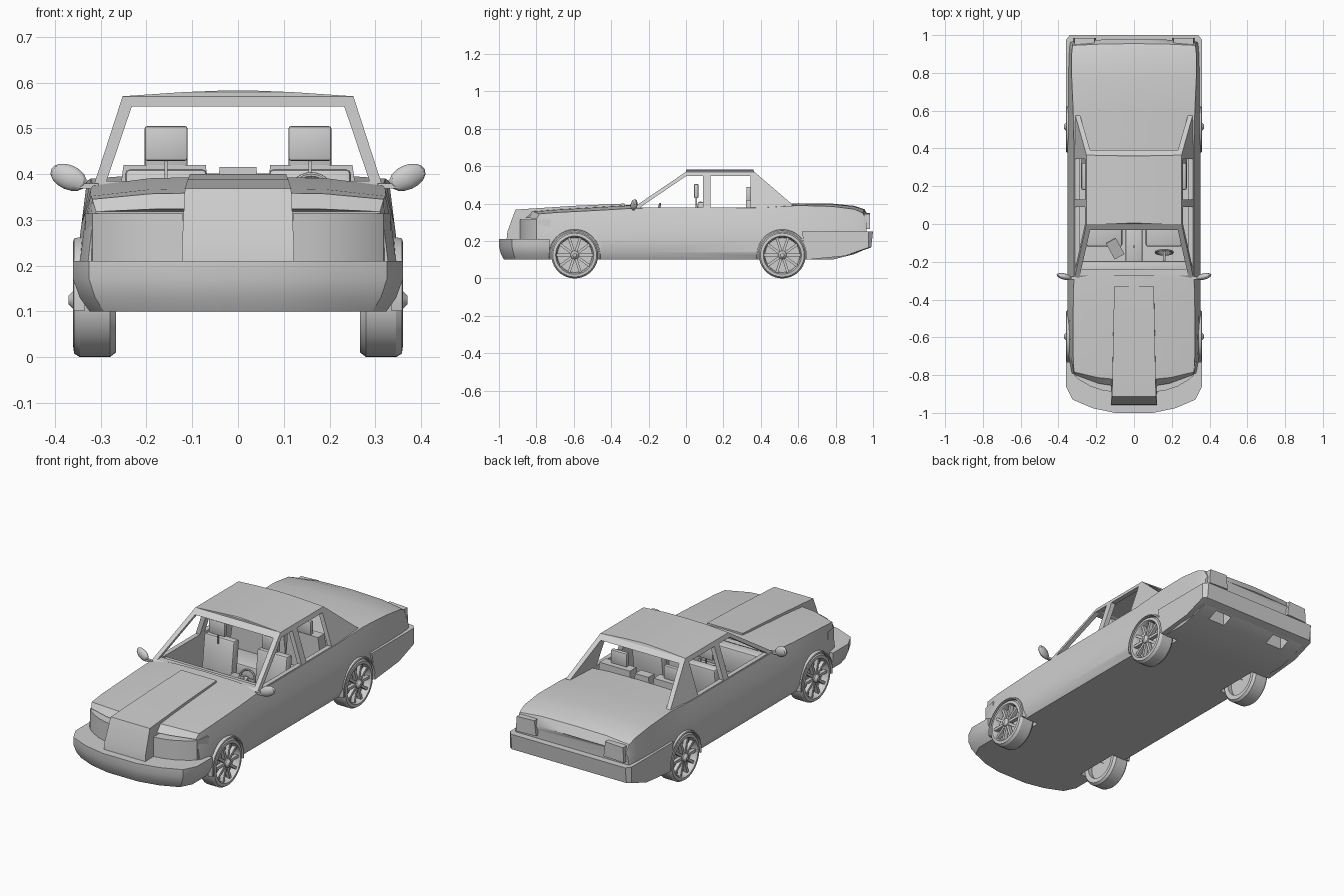
import bpy, bmesh, math
from math import sin, cos, pi, radians
from mathutils import Matrix, Vector, Euler

cube = bpy.data.objects.get("Cube")
if cube:
    bpy.data.objects.remove(cube)

paint = bpy.data.materials.new("plain_grey")
paint.use_nodes = True
GREY = (0.62, 0.62, 0.62, 1)
paint.diffuse_color = GREY
paint.node_tree.nodes["Principled BSDF"].inputs["Base Color"].default_value = GREY
parts = []


def finish(name, bm):
    bmesh.ops.recalc_face_normals(bm, faces=bm.faces)
    mesh = bpy.data.meshes.new(name)
    bm.to_mesh(mesh)
    bm.free()
    obj = bpy.data.objects.new(name, mesh)
    bpy.context.collection.objects.link(obj)
    parts.append(obj)
    return obj


def loft(name, rings, closed=False):
    """Skin a row of equal rings, capping the ends unless it closes on itself."""
    bm = bmesh.new()
    rows = [[bm.verts.new(p) for p in ring] for ring in rings]
    pairs = list(zip(rows, rows[1:])) + ([(rows[-1], rows[0])] if closed else [])
    n = len(rows[0])
    for a, b in pairs:
        for i in range(n):
            j = (i + 1) % n
            bm.faces.new((a[i], a[j], b[j], b[i]))
    if not closed:
        caps = [bm.faces.new(rows[0]), bm.faces.new(rows[-1])]
        bmesh.ops.triangulate(bm, faces=caps)
    return finish(name, bm)


def prism(name, pts, axis, a, b):
    place = {"x": lambda p, q, t: (t, p, q), "y": lambda p, q, t: (p, t, q),
             "z": lambda p, q, t: (p, q, t)}[axis]
    return loft(name, [[place(p, q, t) for p, q in pts] for t in (a, b)])


def revolve(name, profile, y, z, n, start=0.0, sweep=2 * pi):
    """Turn an (x, radius) outline about an axle along x."""
    full = sweep > 6.28
    angles = [start + sweep * i / (n if full else n - 1) for i in range(n)]
    return loft(name, [[(x, y + r * cos(t), z + r * sin(t)) for x, r in profile]
                       for t in angles], closed=full)


def boxes(name, items, bevel=0.0):
    bm = bmesh.new()
    for loc, size, rot in items:
        m = Matrix.LocRotScale(Vector(loc), Euler(rot), Vector(size))
        bmesh.ops.create_cube(bm, size=1, matrix=m)
    if bevel:
        bmesh.ops.bevel(bm, geom=list(bm.edges), offset=bevel, segments=2,
                        profile=0.5, affect="EDGES")
    return finish(name, bm)


def box(name, loc, size, rot=(0, 0, 0), bevel=0.0):
    return boxes(name, [(loc, size, rot)], bevel)


def cut(obj, cutters):
    for c in cutters:
        mod = obj.modifiers.new("cut", "BOOLEAN")
        mod.operation, mod.solver, mod.object = "DIFFERENCE", "EXACT", c
    bpy.context.view_layer.update()
    deps = bpy.context.evaluated_depsgraph_get()
    obj.data = bpy.data.meshes.new_from_object(obj.evaluated_get(deps))
    obj.modifiers.clear()


def mirrored(half):
    return half + [(-x, v) for x, v in reversed(half)]


# Main body: station = y, bow, side scale, top half-width, edge z, crown z, floor z
def body_ring(y, bow, s, wt, ze, zc, zb):
    half = [(0.33 * s, zb), (0.352 * s, zb + 0.04), (0.352 * s, 0.21),
            (0.342 * s, min(0.29, ze - 0.02)), (wt, ze),
            (wt * 0.6, ze + 0.8 * (zc - ze)), (0.02, zc)]
    return [(x, y + bow * (x / 0.33) ** 2, z) for x, z in mirrored(half)]


body = loft("body", [body_ring(*s) for s in (
    (-0.87, 0.08, 0.93, 0.31, 0.318, 0.325, 0.11),
    (-0.83, 0.05, 0.94, 0.318, 0.345, 0.36, 0.10),
    (-0.70, 0, 0.98, 0.322, 0.352, 0.37, 0.10),
    (-0.45, 0, 1, 0.322, 0.365, 0.385, 0.10),
    (-0.28, 0, 1, 0.318, 0.375, 0.395, 0.10),
    (0.40, 0, 1, 0.318, 0.378, 0.39, 0.10),
    (0.60, 0, 1, 0.322, 0.39, 0.402, 0.10),
    (0.78, 0, 1, 0.33, 0.385, 0.40, 0.10),
    (0.90, 0, 0.99, 0.33, 0.37, 0.388, 0.13),
    (0.955, -0.01, 0.98, 0.325, 0.35, 0.37, 0.15),
    (0.98, -0.015, 0.97, 0.32, 0.31, 0.325, 0.16))])

# Bumpers
plan = mirrored([(0.36, -0.73), (0.36, -0.86), (0.325, -0.93), (0.22, -0.975), (0.1, -1.0)])
loft("front_bumper", [[(x * k, -0.73 + (y + 0.73) * k, z) for x, y in plan]
                      for z, k in ((0.10, 0.9), (0.13, 0.96), (0.17, 1), (0.21, 1))])
side = [(0.645, 0.10), (0.85, 0.12), (0.99, 0.165), (1.0, 0.25), (0.62, 0.25)]
rear_bumper = loft("rear_bumper", [[(x, min(y, lim), z) for y, z in side] for x, lim in
                                   ((-0.36, 0.975), (-0.34, 1), (0.34, 1), (0.36, 0.975))])

# Cabin upper: tapered shell with a slightly crowned roof
def rect(z, w, y0, y1):
    return [(w, y0, z), (w, y1, z), (-w, y1, z), (-w, y0, z)]


cabin = loft("cabin_frame", [rect(0.36, 0.32, -0.31, 0.61), rect(0.57, 0.252, 0, 0.365),
                             rect(0.579, 0.12, 0, 0.362), rect(0.583, 0.02, 0.005, 0.36)])

# Cutters for the cabin, windows, wheel wells and rear underside
hollow = loft("cut_hollow", [rect(0.3, 0.315, -0.367, 0.645), rect(0.552, 0.232, 0.02, 0.35)])
screen = prism("cut_screens", [(0.287, 0.385), (0.232, 0.548), (-0.232, 0.548),
                               (-0.287, 0.385)], "y", -1, 1)
front_win = prism("cut_front_windows", [(-0.245, 0.38), (0.0, 0.547), (0.09, 0.547),
                                        (0.09, 0.38)], "x", -1, 1)
rear_win = prism("cut_rear_windows", [(0.13, 0.38), (0.13, 0.547), (0.345, 0.547),
                                      (0.345, 0.38)], "x", -1, 1)
tub = box("cut_tub", (0, 0.055, 0.38), (0.58, 0.65, 0.5))
wells, notches = [], []
for s in (-1, 1):
    for y in (-0.595, 0.515):
        wells.append(revolve("cut_well", [(s * 0.25, 0.001), (s * 0.25, 0.13),
                                          (s * 0.42, 0.13), (s * 0.42, 0.001)], y, 0.125, 40))
    notches.append(prism("cut_notch", [(0.88, 0.07), (0.88, 0.2), (0.97, 0.12), (0.97, 0.07)],
                         "x", s * 0.14, s * 0.24))
cut(cabin, [hollow, screen, front_win, rear_win])
cut(body, [tub] + wells + notches)
cut(rear_bumper, wells[1::2] + notches)
for c in [hollow, screen, front_win, rear_win, tub] + wells + notches:
    parts.remove(c)
    bpy.data.objects.remove(c)

# Raised hood centre running down into the grille
strip = [(-0.96, 0.2, 0.122), (-0.955, 0.25, 0.122), (-0.912, 0.368, 0.116),
         (-0.6, 0.388, 0.11), (-0.33, 0.4, 0.105), (-0.33, 0.37, 0.105), (-0.8, 0.2, 0.12)]
loft("hood_centre_and_grille", [[(s * w, y, z) for y, z, w in strip] for s in (-1, 1)])

for s, side_name in ((1, "left"), (-1, "right")):
    # Lamps
    lamp = [(0.12, -0.888), (0.17, -0.88), (0.23, -0.86), (0.29, -0.825), (0.318, -0.80),
            (0.333, -0.725), (0.12, -0.725)]
    prism(side_name + "_headlight", [(s * x, y) for x, y in lamp], "z", 0.205, 0.314)
    prism(side_name + "_tail_light", [(s * 0.2, 0.27), (s * 0.32, 0.265), (s * 0.315, 0.345),
                                      (s * 0.21, 0.35)], "y", 0.95, 0.984)

    # Door mirrors
    bm = bmesh.new()
    bmesh.ops.create_uvsphere(bm, u_segments=12, v_segments=8, radius=1, matrix=Matrix.LocRotScale(
        Vector((s * 0.37, -0.278, 0.393)), Euler((0, -s * 0.4, s * 0.25)),
        Vector((0.043, 0.017, 0.027))))
    finish(side_name + "_mirror", bm)
    box(side_name + "_mirror_arm", (s * 0.325, -0.285, 0.374), (0.04, 0.015, 0.012))

    # Wheels and arch lips
    for y, end in ((-0.595, "front"), (0.515, "rear")):
        tag = end + "_" + side_name
        tyre = [(0.27, 0.09), (0.267, 0.115), (0.28, 0.125), (0.345, 0.125),
                (0.358, 0.117), (0.36, 0.102), (0.35, 0.096), (0.32, 0.092)]
        revolve(tag + "_tyre", [(s * x, r) for x, r in tyre], y, 0.125, 40)
        revolve(tag + "_rim_disc", [(s * 0.295, 0.001), (s * 0.295, 0.094),
                                    (s * 0.325, 0.094), (s * 0.325, 0.001)], y, 0.125, 32)
        revolve(tag + "_hub", [(s * 0.32, 0.001), (s * 0.32, 0.026), (s * 0.358, 0.022),
                               (s * 0.37, 0.01), (s * 0.37, 0.001)], y, 0.125, 20)
        turns = [2 * pi * i / 10 for i in range(10)]
        boxes(tag + "_spokes", [((s * 0.342, y + 0.057 * cos(t), 0.125 + 0.057 * sin(t)),
                                 (0.02, 0.08, 0.014), (t, 0, 0)) for t in turns])
        lip = [(0.335, 0.128), (0.36, 0.128), (0.358, 0.135), (0.335, 0.139)]
        revolve(tag + "_arch_lip", [(s * x, r) for x, r in lip], y, 0.125, 24,
                radians(-10), radians(200))

    # Seats
    x = s * 0.157
    box(side_name + "_seat_cushion", (x, -0.02, 0.19), (0.19, 0.2, 0.08), bevel=0.012)
    box(side_name + "_seat_back", (x, 0.075, 0.3), (0.18, 0.05, 0.22), (-0.12, 0, 0), 0.012)
    for y, row in ((0.055, "front"), (0.335, "rear")):
        top = 0.505 if row == "front" else 0.49
        box(f"{side_name}_{row}_headrest", (x, y, top - 0.038), (0.094, 0.024, 0.076), bevel=0.006)
        box(f"{side_name}_{row}_headrest_post", (x, y, 0.41), (0.006, 0.006, 0.06))
    prism(side_name + "_rear_seat_back", [(s * 0.055, 0.2), (s * 0.28, 0.2), (s * 0.25, 0.42),
                                          (s * 0.07, 0.42)], "y", 0.32, 0.375)

# Remaining interior
prism("rear_middle_back", [(-0.06, 0.2), (0.06, 0.2), (0.04, 0.416), (-0.04, 0.416)],
      "y", 0.325, 0.375)
box("rear_bench", (0, 0.27, 0.19), (0.56, 0.18, 0.09), bevel=0.012)
box("dashboard", (0, -0.235, 0.31), (0.58, 0.08, 0.13), bevel=0.008)
box("centre_console", (0, -0.09, 0.2), (0.09, 0.24, 0.14), bevel=0.006)
box("gear_lever", (0, -0.12, 0.29), (0.01, 0.01, 0.06))
box("side_tray", (-0.1, -0.13, 0.29), (0.06, 0.1, 0.012), (0.3, 0, 0.5))

# Steering wheel
bpy.ops.mesh.primitive_torus_add(location=(0.16, -0.15, 0.355), rotation=(radians(75), 0, 0),
                                 major_radius=0.045, minor_radius=0.006,
                                 major_segments=28, minor_segments=8)
bpy.context.object.name = "steering_wheel"
parts.append(bpy.context.object)
boxes("steering_column", [((0.16, -0.175, 0.35), (0.014, 0.06, 0.014), (0.25, 0, 0)),
                          ((0.16, -0.15, 0.355), (0.088, 0.008, 0.012), (0, 0, 0))])

# One colour, smooth shading with sharp creases kept
bpy.ops.object.select_all(action="DESELECT")
for obj in parts:
    obj.data.materials.clear()
    obj.data.materials.append(paint)
    obj.select_set(True)
bpy.context.view_layer.objects.active = body
bpy.ops.object.shade_smooth_by_angle(angle=radians(30))
